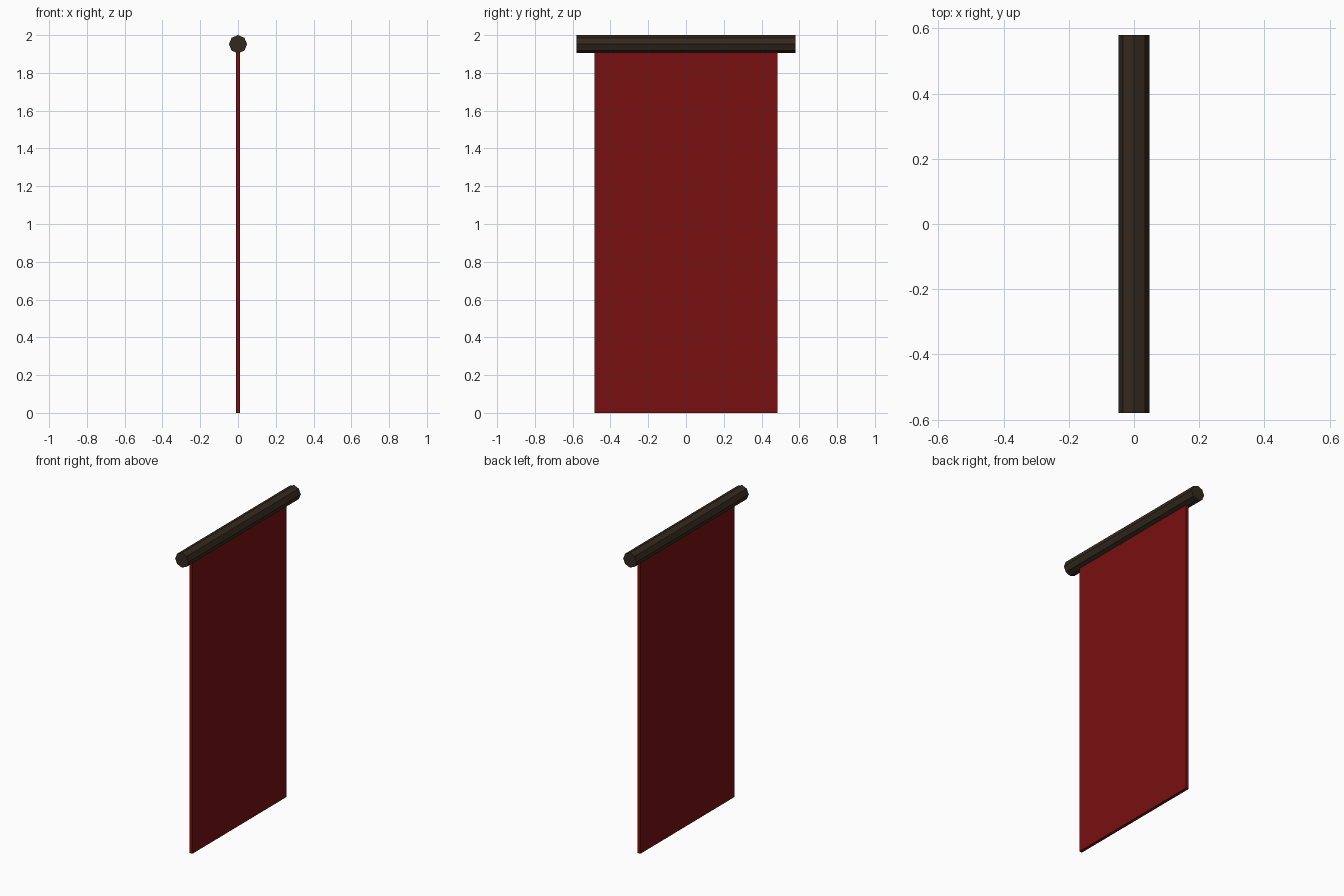
import bpy

if "Cube" in bpy.data.objects:
    bpy.data.objects.remove(bpy.data.objects["Cube"])


def material(name, rgb):
    m = bpy.data.materials.new(name)
    m.diffuse_color = (*rgb, 1)
    m.use_nodes = True
    m.node_tree.nodes["Principled BSDF"].inputs["Base Color"].default_value = m.diffuse_color
    return m


ROD_R, SIDES = 0.048, 8
ROD_Z = 2 - ROD_R

# Eight-sided wooden hanging rod along y
bpy.ops.mesh.primitive_cylinder_add(vertices=SIDES, radius=ROD_R, depth=1.16,
                                    location=(0, 0, ROD_Z))
rod = bpy.context.object
rod.name = "hanging_rod"
# Lay the rod along y, one edge pointing straight up
for v in rod.data.vertices:
    x, y, z = v.co
    v.co = (y, z, x)
rod.data.materials.append(material("dark_wood", (0.034, 0.022, 0.012)))

# Thin cloth panel, its top edge held inside the rod
bpy.ops.mesh.primitive_cube_add(size=1, location=(0, 0, ROD_Z / 2))
cloth = bpy.context.object
cloth.name = "banner_cloth"
for v in cloth.data.vertices:
    v.co.x *= 0.02
    v.co.y *= 0.97
    v.co.z *= ROD_Z
cloth.data.materials.append(material("red_cloth", (0.19, 0.005, 0.005)))
